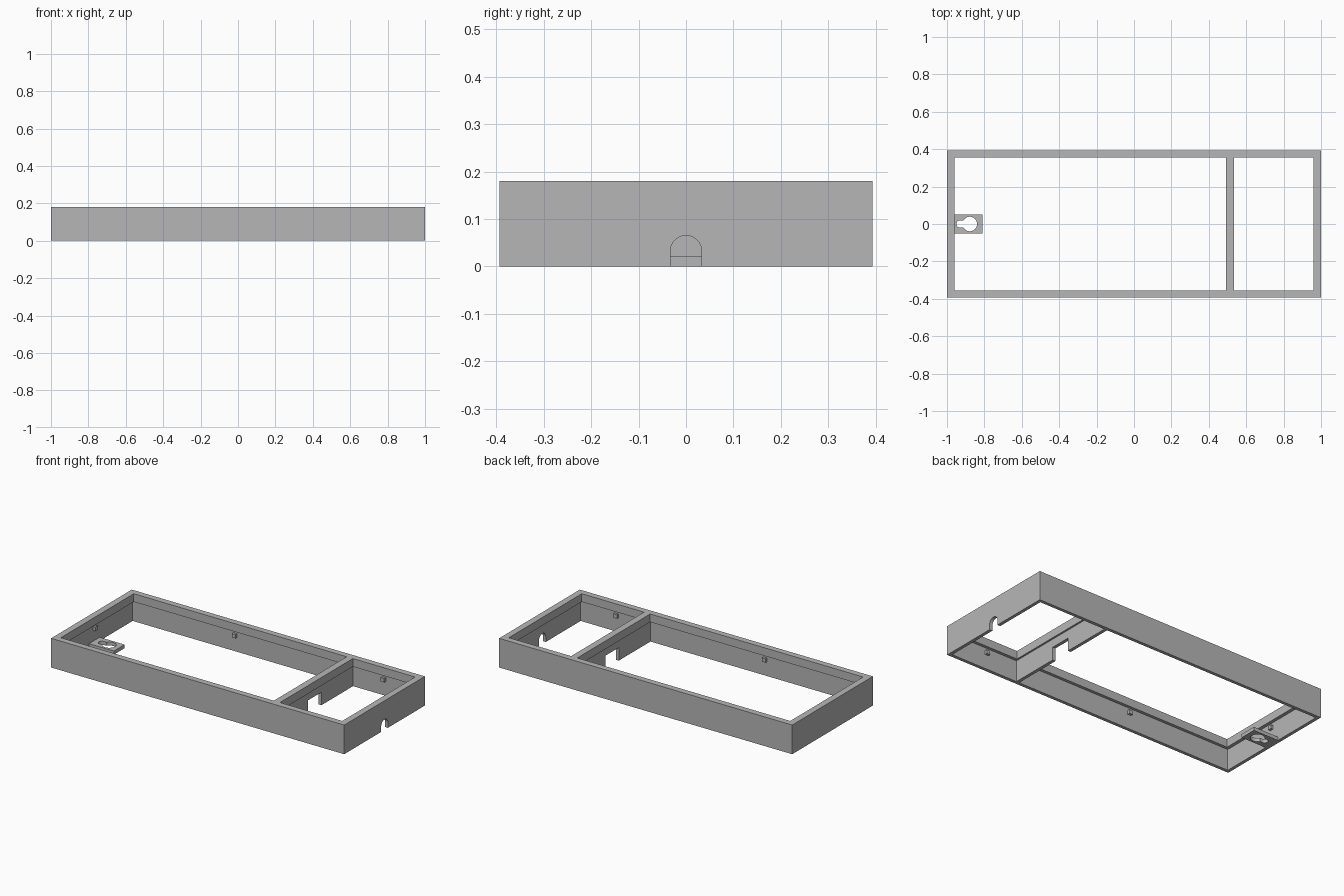
import bpy, bmesh, math
from mathutils import Vector

old = bpy.data.objects.get("Cube")
if old:
    bpy.data.objects.remove(old, do_unlink=True)

grey = bpy.data.materials.new("mid_grey")
grey.use_nodes = True
colour = (0.47, 0.47, 0.47, 1)
grey.diffuse_color = colour
grey.node_tree.nodes["Principled BSDF"].inputs["Base Color"].default_value = colour


def prism(name, points, depth):
    """Extrude a closed 3D outline along the depth vector."""
    bm = bmesh.new()
    face = bm.faces.new([bm.verts.new(p) for p in points])
    out = bmesh.ops.extrude_face_region(bm, geom=[face])
    moved = [g for g in out["geom"] if isinstance(g, bmesh.types.BMVert)]
    bmesh.ops.translate(bm, verts=moved, vec=Vector(depth))
    bmesh.ops.recalc_face_normals(bm, faces=bm.faces)
    mesh = bpy.data.meshes.new(name)
    bm.to_mesh(mesh)
    bm.free()
    mesh.materials.append(grey)
    obj = bpy.data.objects.new(name, mesh)
    bpy.context.collection.objects.link(obj)
    return obj


def box(name, x, y, z):
    outline = [(x[0], y[0], z[0]), (x[1], y[0], z[0]),
               (x[1], y[1], z[0]), (x[0], y[1], z[0])]
    return prism(name, outline, (0, 0, z[1] - z[0]))


def cut(obj, cutter):
    cutter.hide_render = True
    mod = obj.modifiers.new("cut", "BOOLEAN")
    mod.operation = "DIFFERENCE"
    mod.solver = "EXACT"
    mod.object = cutter
    bpy.context.view_layer.objects.active = obj
    bpy.ops.object.modifier_apply(modifier=mod.name)
    bpy.data.objects.remove(cutter, do_unlink=True)


def arc(radius, start, end, steps):
    angles = [math.radians(start + (end - start) * i / steps) for i in range(steps + 1)]
    return [(radius * math.cos(a), radius * math.sin(a)) for a in angles]


HALF_Y, HEIGHT, LEDGE = 0.393, 0.18, 0.13
INNER_Y, LIP_Y = 0.373, 0.355

# Frame: thin lower walls with a wider lip around each opening
frame = box("frame", (-1, 1), (-HALF_Y, HALF_Y), (0, HEIGHT))
for x in ((-0.98, 0.504), (0.524, 0.98)):
    cut(frame, box("cavity", x, (-INNER_Y, INNER_Y), (-0.1, LEDGE)))
for x in ((-0.96, 0.493), (0.535, 0.96)):
    cut(frame, box("opening", x, (-LIP_Y, LIP_Y), (0.1, 0.3)))

# Cable arch in the end wall and notch in the divider
arch = [(0.9, y, 0.032 + z) for y, z in arc(0.033, 0, 180, 24)]
arch += [(0.9, -0.033, -0.05), (0.9, 0.033, -0.05)]
cut(frame, prism("arch_cutter", arch, (0.2, 0, 0)))
cut(frame, box("notch_cutter", (0.45, 0.58), (-0.065, 0.065), (-0.05, 0.08)))

# Hanging tab with a keyhole
tab = box("keyhole_tab", (-0.98, -0.81), (-0.052, 0.052), (0, 0.022))
keyhole = [(-0.878 + x, y, -0.05) for x, y in arc(0.039, -150, 150, 32)]
keyhole += [(-0.93 + x, y, -0.05) for x, y in arc(0.0195, 90, 270, 12)]
cut(tab, prism("keyhole_cutter", keyhole, (0, 0, 0.15)))

# Small retaining nubs below the lip
NUB, NUB_Z = 0.012, (0.088, 0.112)
for side, label in ((-1, "front"), (1, "back")):
    for x, place in ((-0.28, "long"), (0.735, "short")):
        y = sorted((side * INNER_Y, side * (INNER_Y - 0.015)))
        box(f"{label}_{place}_nub", (x - NUB, x + NUB), y, NUB_Z)
box("end_nub", (-0.98, -0.965), (-NUB, NUB), NUB_Z)

# Smooth the curved cuts, keep the edges sharp
for obj in (frame, tab):
    bpy.ops.object.select_all(action="DESELECT")
    obj.select_set(True)
    bpy.context.view_layer.objects.active = obj
    bpy.ops.object.shade_smooth_by_angle(angle=math.radians(30))
